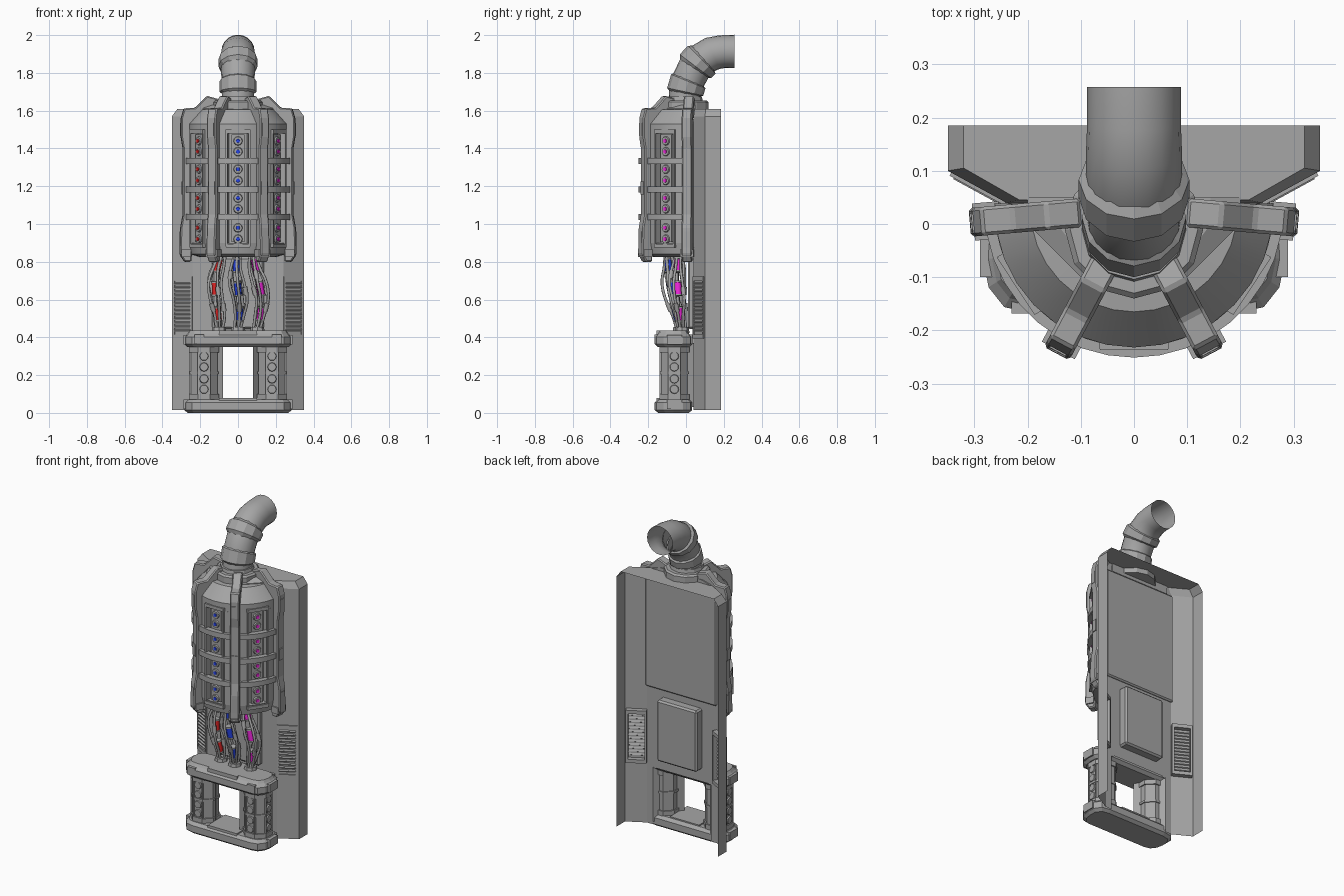
import bpy, bmesh
from math import sin, cos, pi, radians
from mathutils import Matrix, Vector

if "Cube" in bpy.data.objects:
    bpy.data.objects.remove(bpy.data.objects["Cube"])

CY = 0.03          # y of the tank axis
RIBS = (-85, -28, 28, 85)
WINDOWS = (-56.5, 0, 56.5)
COLOURS = [(0.8, 0.02, 0.02, 1), (0.02, 0.06, 0.85, 1), (0.85, 0.02, 0.7, 1), (0.38, 0.38, 0.38, 1)]
NAMES = ["red", "blue", "magenta", "dark_grey"]
MATS = []
for n, c in zip(NAMES, COLOURS):
    m = bpy.data.materials.new(n)
    m.diffuse_color = c
    m.use_nodes = True
    m.node_tree.nodes["Principled BSDF"].inputs["Base Color"].default_value = m.diffuse_color
    MATS.append(m)
GREY = MATS.pop()


def finish(name, bm, mat=GREY, bevel=0, smooth=False, solid=True):
    if solid:
        bmesh.ops.recalc_face_normals(bm, faces=bm.faces)
    me = bpy.data.meshes.new(name)
    bm.to_mesh(me)
    bm.free()
    ob = bpy.data.objects.new(name, me)
    bpy.context.collection.objects.link(ob)
    me.materials.append(mat)
    if bevel:
        b = ob.modifiers.new("bevel", 'BEVEL')
        b.width, b.segments = bevel, 1
    if smooth:
        bpy.ops.object.select_all(action='DESELECT')
        ob.select_set(True)
        bpy.context.view_layer.objects.active = ob
        bpy.ops.object.shade_smooth_by_angle(angle=radians(35))
    return ob


def loft(bm, rings, closed=True, caps=True):
    """Skin a list of equal-length point rings."""
    vs = [[bm.verts.new(p) for p in r] for r in rings]
    n = len(vs[0])
    for a, b in zip(vs, vs[1:]):
        for i in range(n if closed else n - 1):
            j = (i + 1) % n
            bm.faces.new((a[i], a[j], b[j], b[i]))
    if caps:
        bm.faces.new(vs[0][::-1])
        bm.faces.new(vs[-1])
    return vs


def polar(deg, r, z):
    """Frame on the tank whose local -y points outwards."""
    a = radians(deg)
    return Matrix.Translation((r * sin(a), CY - r * cos(a), z)) @ Matrix.Rotation(a, 4, 'Z')


def box(bm, size, mat):
    if not isinstance(mat, Matrix):
        mat = Matrix.Translation(mat)
    bmesh.ops.create_cube(bm, size=1, matrix=mat @ Matrix.Diagonal((*size, 1)))


def disc(bm, r, depth, mat, n=12):
    bmesh.ops.create_cone(bm, cap_ends=True, segments=n, radius1=r, radius2=r * 0.85, depth=depth,
                          matrix=mat @ Matrix.Rotation(pi / 2, 4, 'X'))


def arc(bm, section, a0, a1, n):
    """Sweep an (r, z) section around the tank axis."""
    loft(bm, [[polar(a0 + (a1 - a0) * i / n, r, z).translation for r, z in section] for i in range(n + 1)])


def slab(bm, r0, r1, z0, z1, a0, a1, n):
    arc(bm, [(r0, z0), (r1, z0), (r1, z1), (r0, z1)], a0, a1, n)


def tube(name, pts, r, mat=GREY):
    cu = bpy.data.curves.new(name, 'CURVE')
    cu.dimensions, cu.bevel_depth, cu.bevel_resolution = '3D', r, 1
    cu.use_fill_caps, cu.resolution_u = True, 4
    s = cu.splines.new('BEZIER')
    s.bezier_points.add(len(pts) - 1)
    for b, p in zip(s.bezier_points, pts):
        b.co = p
        b.handle_left_type = b.handle_right_type = 'AUTO'
    cu.materials.append(mat)
    bpy.context.collection.objects.link(bpy.data.objects.new(name, cu))


# Back shell: folded sheet, open at the rear, closed on top, opening low down
bm = bmesh.new()
half = [(0.35, 0.185), (0.35, 0.10), (0.24, 0.04), (0.20, 0.04)]
inset = [(0.32, 0.185), (0.32, 0.105), (0.215, 0.045), (0.18, 0.045)]
mirror = lambda h: [(-x, y) for x, y in h] + h[::-1]
vs = loft(bm, [[(x, y, z) for x, y in mirror(h)]
               for h, z in ((half, 0.015), (half, 0.37), (half, 1.57), (inset, 1.61))], closed=False, caps=False)
bm.faces.new(vs[-1])
hole = [f for f in bm.faces if abs(f.calc_center_median().x) < 0.01 and f.calc_center_median().z < 0.3]
bmesh.ops.delete(bm, geom=hole, context='FACES_ONLY')
for s in (-1, 1):     # slanted walls running forward to the console opening
    loft(bm, [[(s * 0.20, 0.04, z), (s * 0.08, -0.10, z)] for z in (0.03, 0.37)], closed=False, caps=False)
finish("back_shell", bm, solid=False)

# Tank back plate and box behind the cables
bm = bmesh.new()
box(bm, (0.49, 0.02, 0.69), (0, 0.045, 1.215))
finish("tank_back_plate", bm, bevel=0.008)
bm = bmesh.new()
box(bm, (0.275, 0.085, 0.38), (0, 0.052, 0.635))
finish("cable_back_box", bm, bevel=0.01)

# Vents with louvres set into the angled sides
bm = bmesh.new()
for s in (-1, 1):
    def at(z, out, along=0):
        return (Matrix.Translation((s * 0.292, 0.068, z)) @ Matrix.Rotation(s * radians(28.6), 4, 'Z')
                @ Matrix.Translation((s * along, -out, 0)))
    for z in (0.405, 0.71):
        box(bm, (0.118, 0.036, 0.022), at(z, -0.012))
    for k in (-0.053, 0.053):
        box(bm, (0.012, 0.036, 0.30), at(0.557, -0.012, k))
    for i in range(13):
        box(bm, (0.10, 0.011, 0.011), at(0.437 + i * 0.0205, 0.001) @ Matrix.Rotation(0.5, 4, 'X'))
finish("side_vents", bm)

# Tank: inner core and outer skin with three window recesses
bm = bmesh.new()
arc(bm, [(0.01, 0.85), (0.228, 0.85), (0.228, 1.55), (0.01, 1.55)], -92, 92, 24)
finish("tank_core", bm, smooth=True)
bm = bmesh.new()
arc(bm, [(0.02, 1.48), (0.262, 1.48), (0.262, 1.53), (0.195, 1.605), (0.02, 1.62)], -92, 92, 16)
arc(bm, [(0.02, 0.84), (0.20, 0.825), (0.25, 0.84), (0.262, 0.9), (0.02, 0.9)], -92, 92, 16)
edges = [-92] + [w + d for w in WINDOWS for d in (-12, 12)] + [92]
for a0, a1 in zip(edges[::2], edges[1::2]):
    slab(bm, 0.215, 0.262, 0.9, 1.48, a0, a1, 4)
finish("tank_skin", bm, smooth=True)

# Window frames, light strips and lights
frames, studs = bmesh.new(), bmesh.new()
for w, mat, name in zip(WINDOWS, MATS, NAMES):
    for k in (-0.060, 0.060):
        box(frames, (0.010, 0.025, 0.62), polar(w, 0.252, 1.19) @ Matrix.Translation((k, 0, 0)))
    for z in (0.885, 1.49):
        box(frames, (0.128, 0.025, 0.02), polar(w, 0.254, z))
    box(frames, (0.068, 0.03, 0.57), polar(w, 0.232, 1.19))
    glow = bmesh.new()
    for z in (0.92, 0.98, 1.08, 1.137, 1.23, 1.29, 1.383, 1.44):
        disc(studs, 0.025, 0.010, polar(w, 0.250, z))
        disc(glow, 0.012, 0.010, polar(w, 0.254, z), 8)
    finish(name + "_lights", glow, mat)
finish("window_frames", frames)
finish("light_bezels", studs)

# Horizontal bands around the tank
bm = bmesh.new()
for z in (1.037, 1.183, 1.333):
    slab(bm, 0.25, 0.281, z - 0.016, z + 0.016, -80, 80, 16)
finish("tank_bands", bm, smooth=True)

# Vertical ribs wrapping over the top
OUT = [(0.25, 0.80), (0.285, 0.80), (0.31, 0.84), (0.306, 0.98), (0.293, 1.05), (0.293, 1.40), (0.303, 1.46),
       (0.303, 1.56), (0.288, 1.612), (0.228, 1.615), (0.165, 1.678), (0.10, 1.66)]
INN = [(0.10, 1.60), (0.19, 1.58), (0.245, 1.52), (0.245, 0.86)]
bm = bmesh.new()
for a in RIBS:
    loft(bm, [[polar(a, r, z) @ Vector((k, 0, 0)) for r, z in OUT + INN] for k in (-0.027, 0.027)])
finish("tank_ribs", bm, bevel=0.006)
bm = bmesh.new()
for a in RIBS:
    for r, z, h in ((0.291, 1.19, 0.07), (0.298, 1.5, 0.07), (0.301, 0.91, 0.1)):
        box(bm, (0.034, 0.016, h), polar(a, r, z))
    box(bm, (0.07, 0.05, 0.04), polar(a, 0.278, 0.845))
finish("rib_pads", bm)

# Shoulder plate joining tank and shell, and pipe collar
bm = bmesh.new()
loft(bm, [[(x * k, y, z) for x, y in ((-0.2, 0.05), (-0.2, 0), (-0.1, -0.1), (0.1, -0.1), (0.2, 0), (0.2, 0.05))]
          for k, z in ((1, 1.56), (1, 1.612), (0.72, 1.63))])
finish("shoulder_plate", bm)


def pipe(bm, stations, n=16, caps=False):
    rings = []
    for y, z, tilt, r in stations:
        m = Matrix.Translation((0, y, z)) @ Matrix.Rotation(-radians(tilt), 4, 'X')
        rings.append([m @ Vector((r * cos(2 * pi * i / n), r * sin(2 * pi * i / n), 0)) for i in range(n)])
    loft(bm, rings, caps=caps)


bm = bmesh.new()
pipe(bm, [(-0.01, 1.58, 0, 0.13), (-0.01, 1.645, 0, 0.13), (-0.01, 1.655, 0, 0.12),
          (-0.01, 1.655, 0, 0.098), (-0.01, 1.675, 0, 0.094)], 12, True)
finish("pipe_collar", bm)

# Bent exhaust pipe, open at its end, with two joint rings
bm = bmesh.new()
pipe(bm, [(-0.01, 1.60, 0, 0.085), (-0.004, 1.70, 12, 0.086), (0.012, 1.76, 22, 0.088), (0.05, 1.835, 35, 0.09),
          (0.09, 1.875, 48, 0.09), (0.14, 1.903, 65, 0.09), (0.19, 1.912, 80, 0.088), (0.257, 1.914, 90, 0.088)], 20)
finish("exhaust_pipe", bm, smooth=True)
bm = bmesh.new()
for st in ([(-0.006, 1.69, 10, 0.084), (-0.004, 1.70, 12, 0.098), (0.012, 1.755, 22, 0.098), (0.015, 1.765, 24, 0.084)],
           [(0.040, 1.822, 33, 0.086), (0.05, 1.835, 37, 0.104), (0.083, 1.870, 45, 0.104), (0.095, 1.878, 50, 0.086)]):
    pipe(bm, st, 12)
finish("pipe_rings", bm)

# Cable bundles with coloured connectors
for b, (mat, name) in enumerate(zip(MATS, NAMES)):
    s = b - 1

    def mid(t):       # centre line, t = 0 at the bottom, 1 at the tank
        bulge = sin(pi * t)
        return Vector((s * (0.10 - 0.02 * t + 0.03 * bulge) + 0.008 * sin(6 * t),
                       (-0.02 - 0.02 * t if s else -0.03 - 0.07 * t) - 0.012 * bulge, 0.43 + 0.43 * t))

    for k in range(5):
        ph = k * 2 * pi / 5 + b
        pts = []
        for i in range(6):
            t = i / 5
            d = 0.014 + 0.024 * sin(pi * t) + 0.008 * sin(9 * t + k)
            pts.append(mid(t) + Vector((d * cos(ph), d * sin(ph), 0)))
        tube("cable", pts, 0.008)
        c, e = pts[1 + k % 3], pts[2 + k % 3]
        tube("cable_sleeve", [c.lerp(e, 0.25), c.lerp(e, 0.75)], 0.013)
    for t in (0.22, 0.53, 0.82):
        tube(name + "_connector", [mid(t - 0.075), mid(t + 0.075)], 0.02, mat)
        for e in (-0.09, 0.07):
            tube("connector_cap", [mid(t + e), mid(t + e + 0.02)], 0.023)
    bm = bmesh.new()
    for p in (mid(0.02), mid(0.97)):
        bmesh.ops.create_cone(bm, cap_ends=True, segments=8, radius1=0.04, radius2=0.035, depth=0.03,
                              matrix=Matrix.Translation(p))
    finish("cable_socket", bm)

# Base console: oblong top and bottom caps
END = [(0.20, -0.168), (0.245, -0.158), (0.275, -0.12), (0.286, -0.065), (0.283, -0.015), (0.255, 0.025), (0.20, 0.035)]


def oblong(bm, levels):
    rings = []
    for z, d in levels:
        k = 1 - d / 0.1
        p = [(0.19 + (x - 0.19) * k, -0.065 + (y + 0.065) * k, z) for x, y in END]
        rings.append(p + [(-x, y, z) for x, y, z in reversed(p)])
    loft(bm, rings)


bm = bmesh.new()
oblong(bm, [(0, 0.02), (0.015, 0.002), (0.055, 0.002), (0.072, 0.02)])
box(bm, (0.2, 0.17, 0.05), (0, -0.07, 0.055))
for s in (-1, 1):
    box(bm, (0.03, 0.08, 0.05), (s * 0.274, -0.06, 0.045))
finish("base_bottom_cap", bm)
bm = bmesh.new()
oblong(bm, [(0.348, 0.02), (0.365, 0.002), (0.403, 0.002), (0.42, 0.02), (0.435, 0.03)])
box(bm, (0.2, 0.17, 0.06), (0, -0.07, 0.405))
for s in (-1, 1):
    box(bm, (0.05, 0.205, 0.05), (s * 0.205, -0.0655, 0.39))
    box(bm, (0.03, 0.08, 0.05), (s * 0.274, -0.06, 0.388))
finish("base_top_cap", bm)

# Two posts with round studs
bm = bmesh.new()
for s in (-1, 1):
    for r, z, h in ((0.078, 0.21, 0.3), (0.084, 0.212, 0.014), (0.086, 0.335, 0.03), (0.086, 0.085, 0.03)):
        bmesh.ops.create_cone(bm, cap_ends=True, segments=8, radius1=r, radius2=r, depth=h,
                              matrix=Matrix.Translation((s * 0.18, -0.062, z)) @ Matrix.Rotation(pi / 8, 4, 'Z'))
    for ang in (0, s * pi / 2):
        face = Matrix.Translation((s * 0.18, -0.062, 0)) @ Matrix.Rotation(ang, 4, 'Z')
        for k in (-0.03, 0.03):
            box(bm, (0.007, 0.012, 0.27), face @ Matrix.Translation((k, -0.073, 0.21)))
        for z in (0.125, 0.18, 0.243, 0.3):
            disc(bm, 0.025, 0.010, face @ Matrix.Translation((0, -0.074, z)))
finish("base_posts", bm)
